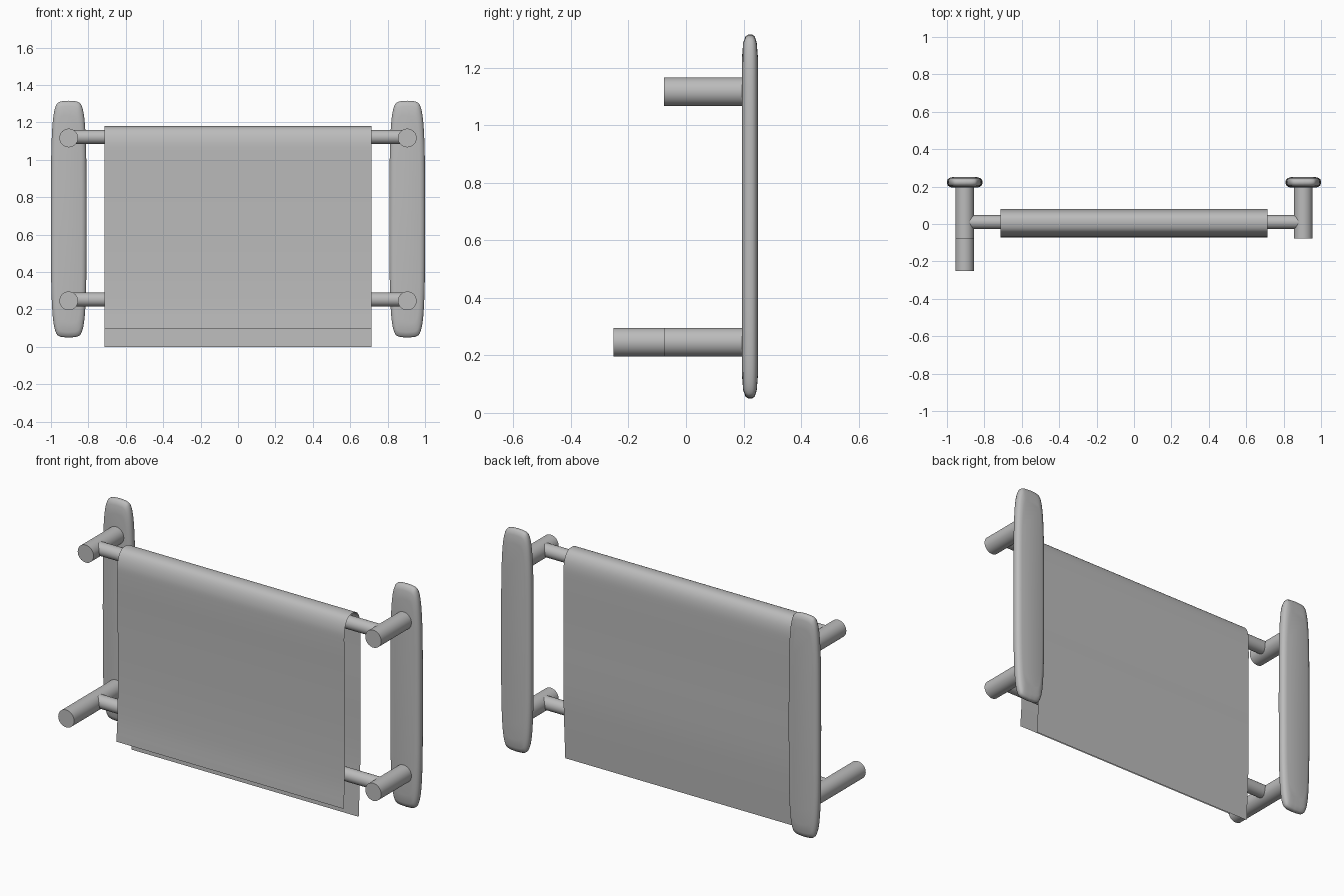
import bpy, bmesh, math
from mathutils import Vector

if "Cube" in bpy.data.objects:
    bpy.data.objects.remove(bpy.data.objects["Cube"])

grey = bpy.data.materials.new("plain grey")
grey.diffuse_color = (0.5, 0.5, 0.5, 1)
grey.use_nodes = True
grey.node_tree.nodes["Principled BSDF"].inputs["Base Color"].default_value = grey.diffuse_color


def finish(name, bm, angle=35, recalc=True):
    if recalc:
        bmesh.ops.recalc_face_normals(bm, faces=bm.faces)
    me = bpy.data.meshes.new(name)
    bm.to_mesh(me)
    bm.free()
    me.materials.append(grey)
    ob = bpy.data.objects.new(name, me)
    bpy.context.collection.objects.link(ob)
    bpy.ops.object.select_all(action='DESELECT')
    ob.select_set(True)
    bpy.context.view_layer.objects.active = ob
    bpy.ops.object.shade_smooth_by_angle(angle=math.radians(angle))
    return ob


def rod(name, a, b, r, sides=32):
    a, b = Vector(a), Vector(b)
    bm = bmesh.new()
    bmesh.ops.create_cone(bm, cap_ends=True, segments=sides, radius1=r, radius2=r,
                          depth=(b - a).length)
    rot = (b - a).to_track_quat('Z', 'Y')
    for v in bm.verts:
        v.co = rot @ v.co + (a + b) / 2
    return finish(name, bm)


def smooth_path(pts, steps=6):
    """Catmull-Rom curve through the points"""
    p = [Vector(q) for q in pts]
    p = [2 * p[0] - p[1]] + p + [2 * p[-1] - p[-2]]
    out = []
    for i in range(1, len(p) - 2):
        a, b, c, d = p[i - 1:i + 3]
        for k in range(steps):
            t = k / steps
            out.append(0.5 * (2 * b + (c - a) * t + (2 * a - 5 * b + 4 * c - d) * t * t
                              + (3 * b - a - 3 * c + d) * t ** 3))
    return out + [p[-2]]


# wall plates: long rounded outline, stacked in rings that shrink toward both faces
quarter = smooth_path([(0.095, 0.0), (0.094, 0.3), (0.090, 0.45), (0.082, 0.55),
                       (0.068, 0.608), (0.046, 0.628), (0.0, 0.633)], 5)
outline = [(x, z) for x, z in quarter]
outline += [(-x, z) for x, z in reversed(quarter[:-1])]
outline += [(x, -z) for x, z in reversed(outline[1:-1])]
layers = [(0.195, 0.72, 0.88), (0.199, 0.86, 0.955), (0.207, 0.96, 0.99), (0.217, 1, 1),
          (0.230, 1, 1), (0.239, 0.96, 0.99), (0.246, 0.86, 0.955), (0.250, 0.72, 0.88)]


def plate(name, cx):
    bm = bmesh.new()
    rings = [[bm.verts.new((cx + x * sx, y, 0.683 + z * sz)) for x, z in outline]
             for y, sx, sz in layers]
    n = len(outline)
    for r, s in zip(rings, rings[1:]):
        for i in range(n):
            bm.faces.new((r[i], r[(i + 1) % n], s[(i + 1) % n], s[i]))
    bm.faces.new(rings[0])
    bm.faces.new(rings[-1])
    return finish(name, bm, 50)


for side, sx in (("left", -1), ("right", 1)):
    plate(side + "_wall_plate", sx * 0.905)
    # posts standing out from the plates
    for level, z in (("upper", 1.117), ("lower", 0.246)):
        rod(f"{side}_{level}_post", (sx * 0.905, 0.21, z), (sx * 0.905, -0.077, z), 0.05)

# longer tip on one lower post
rod("left_lower_post_tip", (-0.905, -0.077, 0.246), (-0.905, -0.252, 0.246), 0.05)

# cross rails
for level, z in (("upper", 1.122), ("lower", 0.253)):
    rod(level + "_rail", (-0.9, 0.01, z), (0.9, 0.01, z), 0.037)

# towel: a thin sheet draped over the upper rail
drape = smooth_path([(-0.072, 0.097), (-0.062, 0.25), (-0.058, 0.5), (-0.061, 0.8),
                     (-0.066, 1.02), (-0.062, 1.11), (-0.036, 1.165), (0.01, 1.18),
                     (0.052, 1.165), (0.077, 1.11), (0.081, 1.0), (0.079, 0.75),
                     (0.080, 0.4), (0.074, 0.2), (0.064, 0.0)])
bm = bmesh.new()
cols = [[bm.verts.new((x, y, z)) for y, z in drape] for x in (-0.715, -0.24, 0.24, 0.715)]
for a, b in zip(cols, cols[1:]):
    for i in range(len(drape) - 1):
        bm.faces.new((a[i], b[i], b[i + 1], a[i + 1]))
finish("towel", bm, 60, recalc=False)
